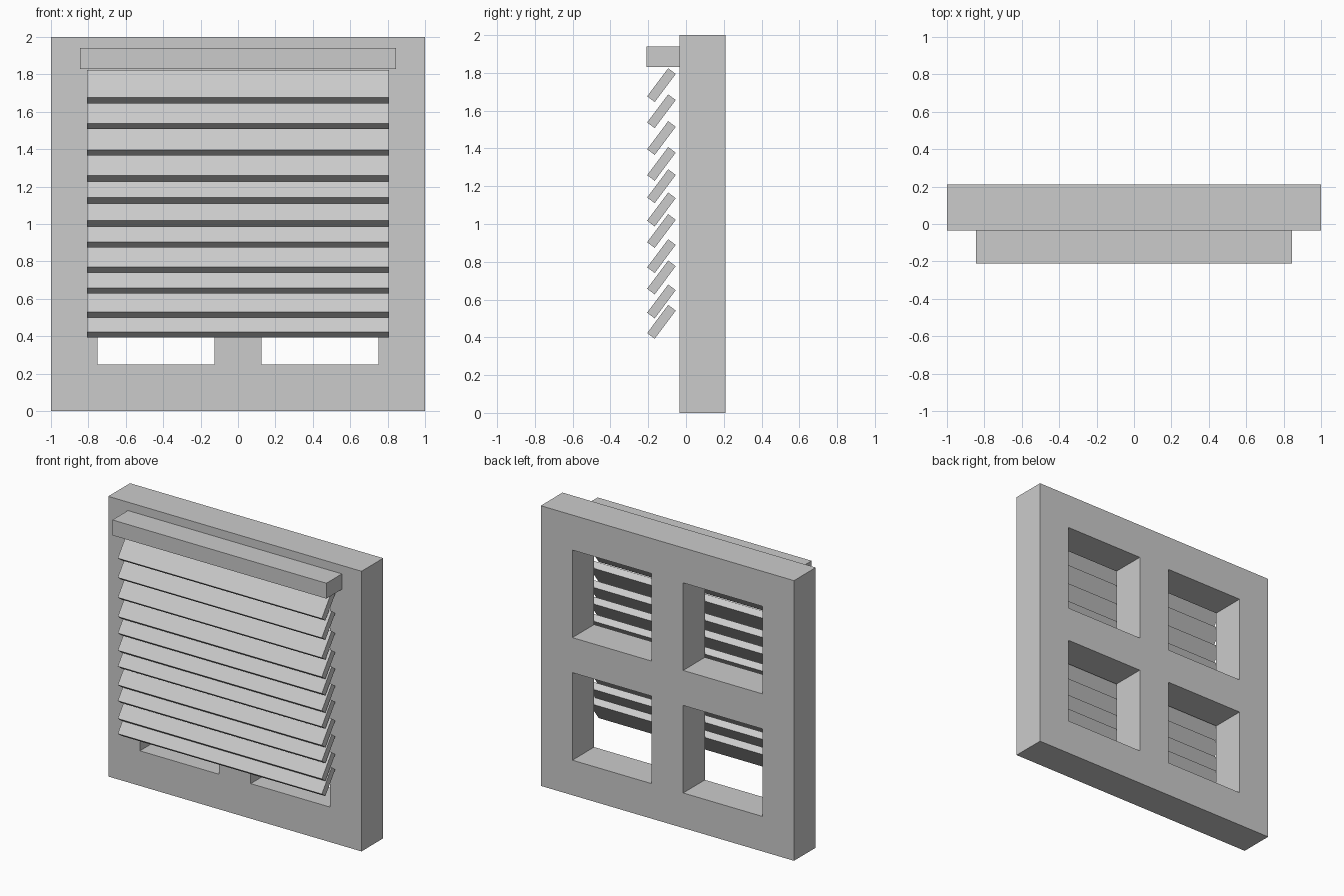
import bpy
import bmesh
import math
from mathutils import Matrix

cube = bpy.data.objects.get("Cube")
if cube:
    bpy.data.objects.remove(cube, do_unlink=True)

# One plain grey for everything
GREY = (0.6, 0.6, 0.6, 1.0)
grey = bpy.data.materials.new("light grey")
grey.use_nodes = True
grey.diffuse_color = GREY
grey.node_tree.nodes["Principled BSDF"].inputs["Base Color"].default_value = GREY


def add_object(name, bm):
    bmesh.ops.recalc_face_normals(bm, faces=bm.faces)
    mesh = bpy.data.meshes.new(name)
    bm.to_mesh(mesh)
    bm.free()
    mesh.materials.append(grey)
    obj = bpy.data.objects.new(name, mesh)
    bpy.context.collection.objects.link(obj)
    return obj


def add_box(name, center, size, tilt=0.0):
    bm = bmesh.new()
    bmesh.ops.create_cube(bm, size=1, matrix=Matrix.Diagonal((*size, 1)))
    obj = add_object(name, bm)
    obj.location = center
    obj.rotation_euler.x = tilt
    return obj


# Window frame: a grid of panels with four openings, extruded to depth
FRONT, BACK = -0.035, 0.21
xs = (-1, -0.75, -0.125, 0.125, 0.75, 1)
zs = [x + 1 for x in xs]
bm = bmesh.new()
grid = [[bm.verts.new((x, FRONT, z)) for z in zs] for x in xs]
for i in range(5):
    for j in range(5):
        if i % 2 and j % 2:
            continue
        bm.faces.new((grid[i][j], grid[i + 1][j], grid[i + 1][j + 1], grid[i][j + 1]))
front = bm.faces[:]
result = bmesh.ops.extrude_face_region(bm, geom=front, use_keep_orig=True)
moved = [g for g in result["geom"] if isinstance(g, bmesh.types.BMVert)]
bmesh.ops.translate(bm, verts=moved, vec=(0, BACK - FRONT, 0))
add_object("window_frame", bm)

# Head rail above the blind
add_box("head_rail", (0, -0.1225, 1.885), (1.69, 0.175, 0.11))

# Tilted slats, slightly unevenly spaced
slat_heights = (0.482, 0.59, 0.717, 0.83, 0.963, 1.077, 1.2, 1.318, 1.455, 1.597, 1.735)
for n, z in enumerate(slat_heights):
    add_box(f"slat_{n + 1}", (0, -0.13, z), (1.612, 0.186, 0.05), math.radians(53.2))
